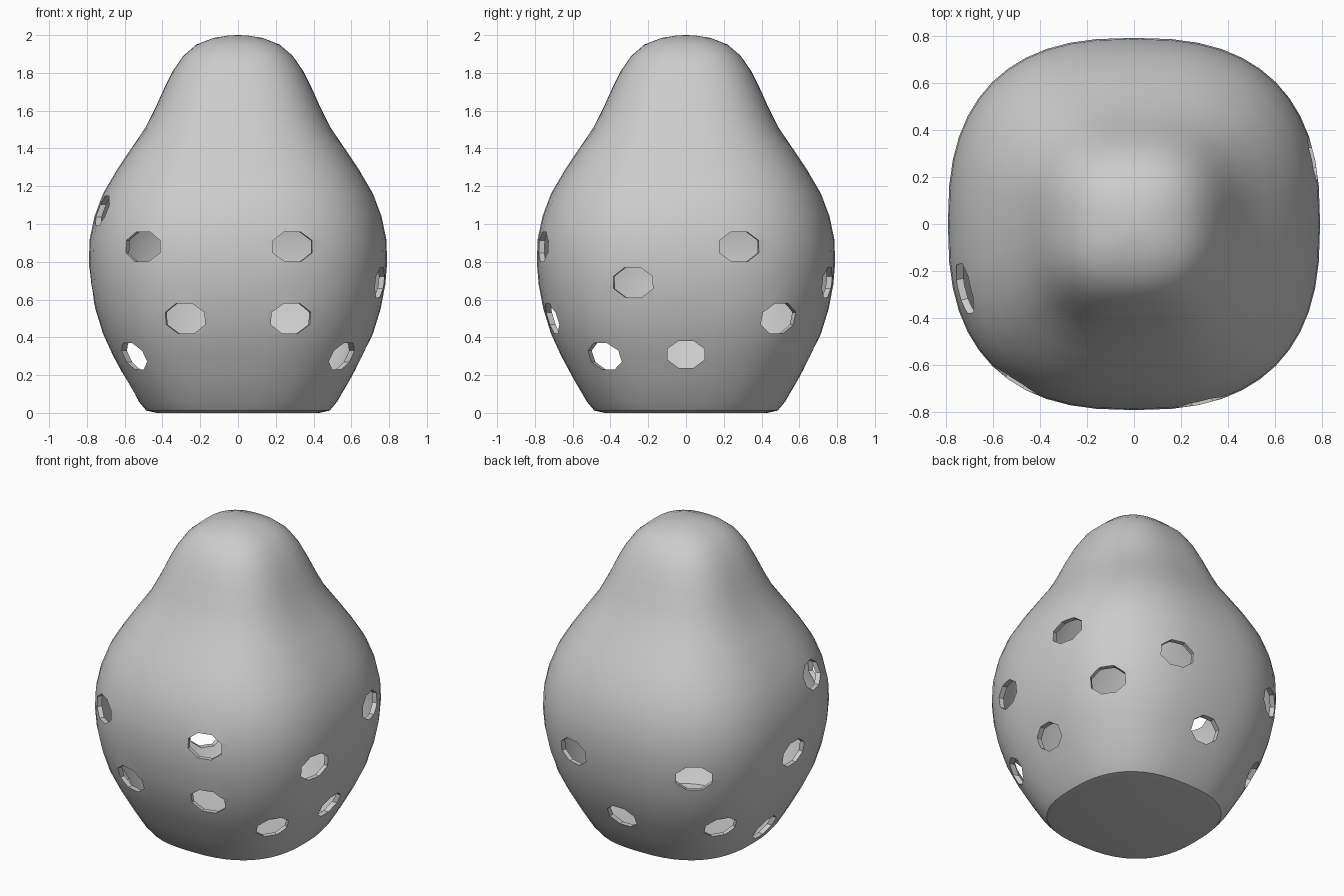
import bpy, bmesh, math
from mathutils import Matrix, Vector

if "Cube" in bpy.data.objects:
    bpy.data.objects.remove(bpy.data.objects["Cube"])

N = 2.55      # roundness of the squarish cross-section
SEG = 48

# half-width, height
PROFILE = [(0.43, 0.0), (0.485, 0.012), (0.525, 0.06), (0.595, 0.18), (0.66, 0.3),
           (0.715, 0.42), (0.755, 0.55), (0.78, 0.68), (0.79, 0.8), (0.785, 0.92),
           (0.76, 1.04), (0.715, 1.16), (0.645, 1.28), (0.565, 1.4), (0.49, 1.51),
           (0.435, 1.62), (0.39, 1.72), (0.345, 1.81), (0.29, 1.89), (0.22, 1.95),
           (0.13, 1.985), (0.05, 1.998)]


def squircle(r, a):
    c, s = math.cos(a), math.sin(a)
    p = 2 / N
    return (r * math.copysign(abs(c) ** p, c), r * math.copysign(abs(s) ** p, s))


def make_object(name, bm):
    bmesh.ops.recalc_face_normals(bm, faces=bm.faces)
    me = bpy.data.meshes.new(name)
    bm.to_mesh(me)
    bm.free()
    ob = bpy.data.objects.new(name, me)
    bpy.context.collection.objects.link(ob)
    return ob


# pear-shaped body, closed at top and bottom
bm = bmesh.new()
rings = [[bm.verts.new((*squircle(r, 2 * math.pi * i / SEG), z)) for i in range(SEG)]
         for r, z in PROFILE]
for lo, hi in zip(rings, rings[1:]):
    for i in range(SEG):
        j = (i + 1) % SEG
        bm.faces.new((lo[i], lo[j], hi[j], hi[i]))
bm.faces.new(rings[0][::-1])
tip = bm.verts.new((0, 0, 2.0))
for i in range(SEG):
    bm.faces.new((rings[-1][i], rings[-1][(i + 1) % SEG], tip))
body = make_object("hollow_body", bm)

# finger-hole centres on the surface
HOLES = [(-0.50, -0.66, 0.88), (0.29, -0.76, 0.88), (-0.28, -0.71, 0.50), (0.28, -0.71, 0.50),
         (-0.55, -0.43, 0.30), (0.55, -0.43, 0.30),                     # front
         (0.75, -0.28, 0.69), (0.75, 0.28, 0.88), (0.65, 0.0, 0.31), (0.60, 0.48, 0.50),   # right
         (0.29, 0.75, 0.69), (0.0, 0.65, 0.31), (-0.52, 0.66, 0.69), (-0.55, 0.43, 0.30),  # back
         (-0.57, 0.0, 0.14), (-0.78, 0.0, 0.68), (-0.70, -0.27, 1.07)]  # left

# eight-sided cutters, each pointing along the wall's outward direction
bm = bmesh.new()
for x, y, z in HOLES:
    out = Vector((math.copysign(abs(x) ** (N - 1), x), math.copysign(abs(y) ** (N - 1), y), 0)).normalized()
    up = Vector((0, 0, 1))
    side = up.cross(out)
    w, h = (0.105, 0.077) if z < 0.4 else (0.115, 0.085)
    m = Matrix((side * w, up * h, out)).transposed().to_4x4()
    m.translation = (x, y, z)
    bmesh.ops.create_cone(bm, cap_ends=True, segments=8, radius1=1, radius2=1, depth=0.34,
                          matrix=m @ Matrix.Rotation(math.pi / 8, 4, 'Z'))
cutter = make_object("hole_cutter", bm)
cutter.hide_render = True

# hollow out the body and open the holes
sol = body.modifiers.new("wall", 'SOLIDIFY')
sol.thickness = 0.03
sol.offset = -1
cut = body.modifiers.new("holes", 'BOOLEAN')
cut.operation = 'DIFFERENCE'
cut.solver = 'EXACT'
cut.object = cutter

bpy.ops.object.select_all(action='DESELECT')
body.select_set(True)
bpy.context.view_layer.objects.active = body
for name in ("wall", "holes"):
    bpy.ops.object.modifier_apply(modifier=name)
bpy.data.objects.remove(cutter)
bpy.ops.object.shade_smooth_by_angle(angle=math.radians(35))
